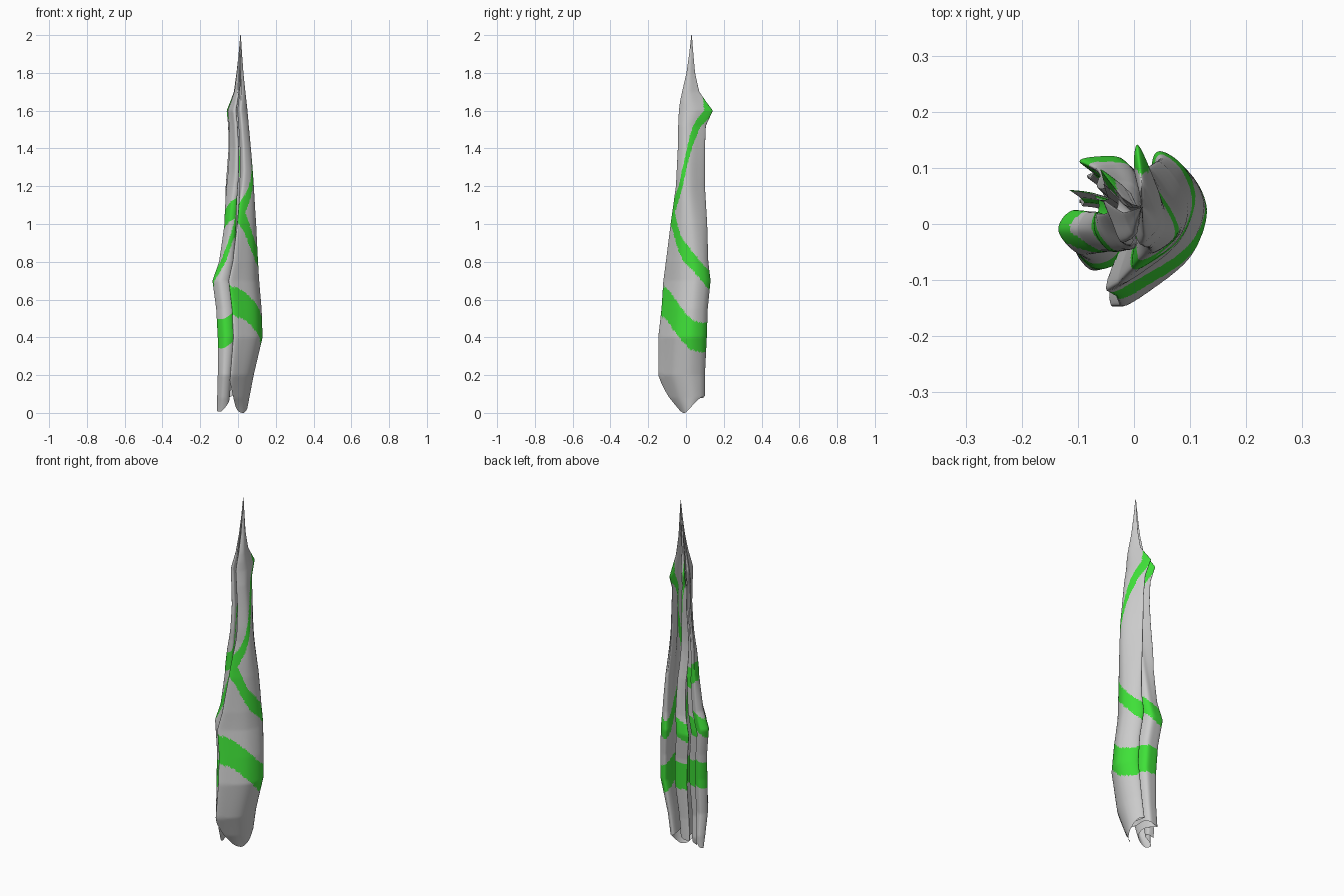
import bpy
from math import floor


def curve(vals, t):
    """Catmull-Rom value at fractional index t."""
    n = len(vals) - 1
    i = min(int(floor(t)), n - 1)
    f = t - i
    a, b, c, d = (vals[max(0, min(n, k))] for k in (i - 1, i, i + 1, i + 2))
    return b + 0.5 * f * (c - a + f * (2*a - 5*b + 4*c - d + f * (3*(b - c) + d - a)))


def linear(vals, t):
    i = min(int(t), len(vals) - 2)
    return vals[i] + (vals[i + 1] - vals[i]) * (t - i)


def keyed(keys, col, z):
    """Linear lookup in a table keyed by height."""
    for a, b in zip(keys, keys[1:]):
        if z <= b[0]:
            f = (z - a[0]) / (b[0] - a[0])
            return a[col] + (b[col] - a[col]) * f
    return keys[-1][col]


# Folded cross-sections of the sheet, lower and upper
low = [(-.01, -.05), (-.04, -.145), (.03, -.11), (.10, -.05), (.13, .03), (.105, .095),
       (.06, .125), (.045, .09), (.06, 0), (.03, -.06), (.01, 0), (.01, .07),
       (-.01, .11), (-.05, .115), (-.09, .105), (-.05, .07), (-.03, 0), (-.04, -.06),
       (-.09, -.075), (-.13, -.03), (-.105, .01), (-.06, 0), (-.06, .04), (-.11, .05)]
top = [(0, 0), (.015, -.04), (.035, -.03), (.052, 0), (.052, .04), (.035, .09),
       (.01, .14), (.005, .09), (.025, .03), (.015, -.01), (.005, .02), (0, .05),
       (-.01, .06), (-.02, .07), (-.055, .095), (-.025, .05), (-.01, 0), (-.005, -.03),
       (-.02, -.035), (-.035, 0), (-.05, .04), (-.03, .02), (-.025, .045), (-.05, .07)]

# Silhouette: z, x min, x max, y min, y max
sil = [(0, -.11, .045, -.045, .06), (.08, -.11, .06, -.10, .10), (.2, -.107, .083, -.145, .10),
       (.4, -.107, .13, -.145, .11), (.55, -.115, .125, -.128, .115), (.7, -.135, .112, -.118, .13),
       (.8, -.10, .106, -.105, .118), (1, -.07, .096, -.08, .112), (1.2, -.065, .082, -.052, .10),
       (1.4, -.05, .066, -.042, .10), (1.52, -.052, .055, -.04, .105), (1.6, -.06, .048, -.036, .142),
       (1.65, -.04, .043, -.03, .105), (1.7, -.022, .038, -.02, .07), (1.8, -.008, .028, .003, .048),
       (1.9, .003, .021, .017, .039), (2, .012, .015, .028, .031)]

# Hem height and stripe centre heights along the folds
hem = [.12, .17, .03, 0, .03, .08, .09, .10, .10, .10, .10, .10,
       .09, .08, .08, .08, .08, .05, .01, .01, .02, .05, .05, .04]
stripe_low = [.65, .60, .57, .50, .42, .40, .41, .43, .45, .45, .45, .45,
              .45, .45, .45, .45, .45, .45, .42, .42, .43, .44, .45, .45]
stripe_mid = [1.05, 1.06, 1.0, .88, .80, .73, .70, .73, .85, .95, .85, .78,
              .74, .72, .71, .74, .85, .98, .84, .71, .73, .75, .74, .72]
stripe_high = [1.0, 1.06, 1.13, 1.26, 1.42, 1.54, 1.62, 1.52, 1.3, 1.1, 1.2, 1.3,
               1.42, 1.52, 1.62, 1.5, 1.3, 1.1, 1.07, 1.03, 1.02, 1.0, 1.0, 1.0]
stripes = [(stripe_low, .078), (stripe_mid, .052), (stripe_high, .055)]

NU, NV = 230, 220
last = len(low) - 1


def section(z):
    """Folded section at height z, fitted to the silhouette."""
    f = max(0, min(1, (z - .7) / .6))
    f = f * f * (3 - 2 * f)
    axes = []
    for k in (0, 1):
        vals = [a[k] + (b[k] - a[k]) * f for a, b in zip(low, top)]
        lo, hi = min(vals), max(vals)
        s0, s1 = keyed(sil, 1 + 2 * k, z), keyed(sil, 2 + 2 * k, z)
        axes.append([s0 + (v - lo) / (hi - lo) * (s1 - s0) for v in vals])
    return axes


verts, faces, colours = [], [], []
for j in range(NV + 1):
    for i in range(NU + 1):
        u = last * i / NU
        h = max(0, curve(hem, u))
        z = h + (2 - h) * j / NV
        xs, ys = section(z)
        verts.append((curve(xs, u), curve(ys, u), z))
for j in range(NV):
    for i in range(NU):
        a = j * (NU + 1) + i
        faces.append((a, a + 1, a + NU + 2, a + NU + 1))
        u = last * (i + .5) / NU
        z = (verts[a][2] + verts[a + NU + 2][2]) / 2
        colours.append(int(any(abs(z - curve(s, u)) < w for s, w in stripes)))

# Hanging striped cloth
mesh = bpy.data.meshes.new("hanging_cloth")
mesh.from_pydata(verts, [], faces)
cloth = bpy.data.objects.new("hanging_cloth", mesh)
bpy.context.collection.objects.link(cloth)
for name, col in (("cloth_grey", (.8, .8, .8, 1)), ("stripe_green", (.05, .75, .04, 1))):
    mat = bpy.data.materials.new(name)
    mat.diffuse_color = col
    mesh.materials.append(mat)
mesh.polygons.foreach_set("material_index", colours)
mesh.polygons.foreach_set("use_smooth", [True] * len(faces))
mesh.update()
